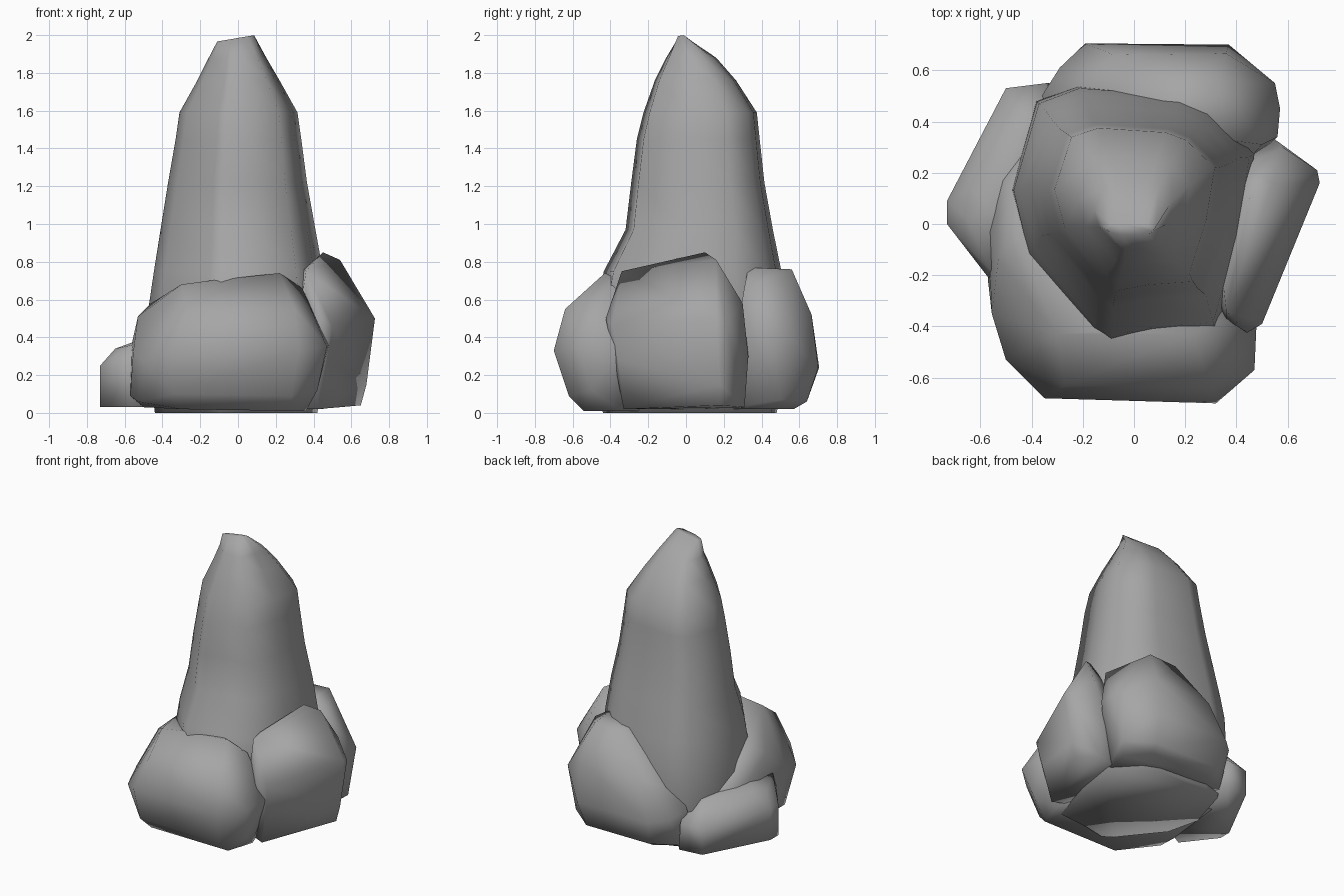
import bpy, bmesh, math

stone = bpy.data.materials.new("stone")
stone.diffuse_color = (.38, .38, .38, 1)


def finish(name, bm):
    bmesh.ops.recalc_face_normals(bm, faces=bm.faces)
    mesh = bpy.data.meshes.new(name)
    bm.to_mesh(mesh)
    bm.free()
    mesh.materials.append(stone)
    ob = bpy.data.objects.new(name, mesh)
    bpy.context.collection.objects.link(ob)
    mesh.shade_smooth()
    return ob


def boulder(name, points):
    """Chunky rock: the convex hull of its corner points."""
    bm = bmesh.new()
    for p in points:
        bm.verts.new(p)
    bmesh.ops.convex_hull(bm, input=bm.verts)
    junk = [v for v in bm.verts if not v.link_faces]
    bmesh.ops.delete(bm, geom=junk, context='VERTS')
    return finish(name, bm)


def spire(name, outline, levels):
    """Tall rock: one outline fitted to a box (x0, x1, y0, y1) at each height."""
    us, vs = zip(*outline)
    bm = bmesh.new()
    rings = []
    for z, x0, x1, y0, y1, tilt in levels:
        ring = []
        for u, v in outline:
            x = x0 + (x1 - x0) * (u - min(us)) / (max(us) - min(us))
            y = y0 + (y1 - y0) * (v - min(vs)) / (max(vs) - min(vs))
            ring.append(bm.verts.new((x, y, z + tilt * x)))
        rings.append(ring)
    n = len(outline)
    for a, b in zip(rings, rings[1:]):
        for i in range(n):
            j = (i + 1) % n
            bm.faces.new((a[i], a[j], b[j], b[i]))
    bm.faces.new(rings[0][::-1])
    bm.faces.new(rings[-1])
    return finish(name, bm)


# Central spire
spire("spire",
      [(-.38, .49), (-.22, .55), (.18, .52), (.30, .47), (.47, .29), (.42, -.05),
       (.32, -.40), (.07, -.42), (-.10, -.455), (-.17, -.41), (-.42, -.1), (-.48, .15)],
      [(.0, -.44, .42, -.44, .48, 0),
       (.30, -.48, .47, -.48, .54, 0),
       (.58, -.47, .47, -.47, .53, 0),
       (.75, -.445, .45, -.435, .505, 0),
       (.97, -.41, .41, -.32, .46, 0),
       (1.22, -.37, .365, -.29, .415, 0),
       (1.45, -.33, .335, -.26, .39, 0),
       (1.59, -.31, .315, -.225, .375, 0),
       (1.76, -.215, .22, -.165, .265, 0),
       (1.88, -.155, .15, -.105, .16, 0),
       (1.985, -.11, .085, -.045, .0, .17)])

# Front rock, wrapping round the left side
boulder("front_rock", [
    (-.35, -.68, .33), (.32, -.70, .33), (.47, -.57, .35), (.48, -.35, .36),
    (-.27, -.63, .54), (.30, -.64, .55), (-.50, -.53, .27), (-.555, -.35, .32),
    (-.30, -.43, .68), (-.15, -.42, .70), (.22, -.43, .74), (.34, -.38, .66),
    (-.53, -.14, .51), (-.46, -.04, .58), (-.57, 0, .33), (-.54, .20, .30),
    (-.43, .33, .30), (-.46, .12, .50),
    (-.34, -.62, .10), (.28, -.62, .09), (.42, -.50, .12), (-.57, -.22, .09),
    (-.53, -.36, .06), (-.30, -.55, .02), (.30, -.54, .01), (.36, -.35, .01),
    (-.50, -.20, .03), (-.45, .25, .03), (.2, .1, .01)])

# Right rock
boulder("right_rock", [
    (.36, -.34, .75), (.35, -.25, .76), (.45, .10, .85), (.54, .16, .81),
    (.36, -.37, .60), (.44, -.425, .50), (.50, -.39, .46), (.725, .16, .50),
    (.715, .21, .48), (.58, .30, .58), (.42, .22, .65), (.55, .33, .30),
    (.47, -.36, .28), (.68, .18, .15), (.65, .18, .04), (.54, .31, .03),
    (.42, -.33, .02), (.25, -.25, .02), (.25, .25, .02)])

# Back rock, sloping down to the left
boulder("back_rock", [
    (.10, .33, .77), (.35, .33, .77), (.12, .56, .75), (.33, .56, .76),
    (-.08, .66, .50), (.36, .665, .52), (-.19, .705, .24), (.37, .70, .24),
    (.55, .55, .40), (.57, .45, .42), (.50, .31, .67), (.56, .34, .42),
    (-.29, .61, .25), (-.36, .50, .30), (-.28, .46, .42),
    (-.16, .64, .06), (.34, .64, .06), (.52, .50, .07), (-.14, .57, .02),
    (.32, .57, .02), (.45, .42, .02), (-.32, .48, .03), (-.2, .2, .02), (.4, .2, .02)])

# Low left rock
boulder("left_rock", [
    (-.73, 0, .25), (-.73, .09, .25), (-.73, 0, .03), (-.73, .09, .03),
    (-.65, .02, .34), (-.64, .14, .34), (-.56, -.18, .36), (-.54, .05, .38),
    (-.45, .40, .36), (-.50, .53, .21), (-.50, .53, .03), (-.34, .55, .22),
    (-.33, .55, .03), (-.56, -.22, .25), (-.56, -.22, .03), (-.25, .3, .03),
    (-.3, .4, .34), (-.35, -.1, .03)])
